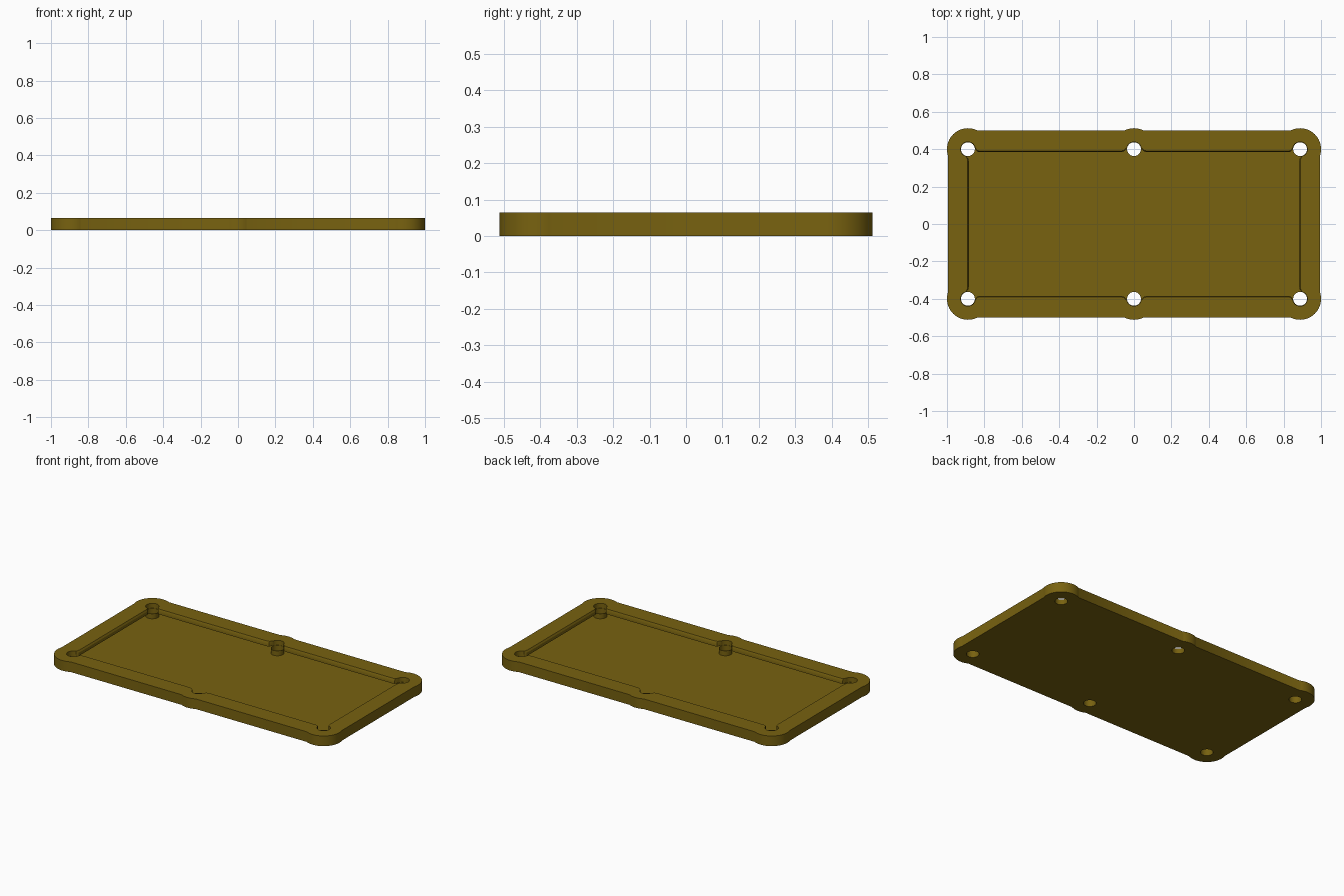
import bpy, bmesh, math
from math import cos, sin, radians

if "Cube" in bpy.data.objects:
    bpy.data.objects.remove(bpy.data.objects["Cube"])

TOP, NOSE, MID, FLOOR = 0.065, 0.054, 0.034, 0.002
PX, PY, PR = 0.888, 0.40, 0.039      # pocket centre and radius

mat = bpy.data.materials.new("olive_wood")
mat.diffuse_color = (0.188, 0.122, 0.005, 1)
mat.use_nodes = True
mat.node_tree.nodes["Principled BSDF"].inputs["Base Color"].default_value = mat.diffuse_color


def arc(cx, cy, r, a0, a1, n):
    return [(cx + r * cos(radians(a0 + (a1 - a0) * i / n)),
             cy + r * sin(radians(a0 + (a1 - a0) * i / n))) for i in range(n + 1)]


def mirror_quarter(q):
    half = q + [(-x, y) for x, y in reversed(q[:-1])]
    return half + [(-x, -y) for x, y in half[1:-1]]


def outer_outline():
    q = [(0.995, 0)]
    q += arc(PX, PY, 0.112, -17.2, 116.8, 28)
    q += arc(0, PY, 0.112, 63.2, 90, 6)
    return mirror_quarter(q)


def field_outline(inset):
    # cushion edge flaring into the corner and middle pockets
    x, y = 0.889 - inset, 0.39 - inset
    q = [(x, 0), (x, 0.335), (x + 0.003, 0.35)]
    q += arc(PX, PY, PR, -78, 168, 28)
    q += [(0.84, y + 0.004), (0.825, y), (0.07, y), (0.053, y + 0.004)]
    q += arc(0, PY, PR, 12, 90, 10)
    return mirror_quarter(q)


def loop(bm, pts, z):
    vs = [bm.verts.new((x, y, z)) for x, y in pts]
    es = [bm.edges.new((vs[i - 1], vs[i])) for i in range(len(vs))]
    return vs, es


def wall(bm, low, high, inward=False):
    a, b = low[0], high[0]
    for i in range(len(a)):
        f = [a[i - 1], a[i], b[i], b[i - 1]]
        bm.faces.new(f[::-1] if inward else f)


def cap(bm, loops, up):
    edges = [e for l in loops for e in l[1]]
    res = bmesh.ops.triangle_fill(bm, edges=edges, use_beauty=True,
                                  normal=(0, 0, 1 if up else -1))
    for f in res["geom"]:
        if isinstance(f, bmesh.types.BMFace):
            f.normal_update()
            if (f.normal.z > 0) != up:
                f.normal_flip()


def finish(bm, name):
    me = bpy.data.meshes.new(name)
    bm.to_mesh(me)
    bm.free()
    me.materials.append(mat)
    ob = bpy.data.objects.new(name, me)
    bpy.context.collection.objects.link(ob)
    bpy.ops.object.select_all(action='DESELECT')
    ob.select_set(True)
    bpy.context.view_layer.objects.active = ob
    bpy.ops.object.shade_smooth_by_angle(angle=radians(28))


centres = [(sx * PX, sy * PY) for sx in (-1, 0, 1) for sy in (-1, 1)]


def circle(c, r):
    return arc(c[0], c[1], r, 0, 360, 40)[:-1]


# rail frame: hollow shell whose cushion lip overhangs the bed
bm = bmesh.new()
out_low, out_top = loop(bm, outer_outline(), 0), loop(bm, outer_outline(), TOP)
in_top = loop(bm, field_outline(0), TOP)
in_nose = loop(bm, field_outline(0.006), NOSE)
in_mid = loop(bm, field_outline(0.006), MID)
wall(bm, out_low, out_top)
wall(bm, in_nose, in_top, True)
wall(bm, in_mid, in_nose, True)
cap(bm, [out_top, in_top], True)
# underside
cap(bm, [out_low] + [loop(bm, circle(c, PR - 0.002), 0) for c in centres], False)
finish(bm, "rail_frame")

# playing bed, running on beneath the cushions
bm = bmesh.new()
bed = [loop(bm, outer_outline(), FLOOR)]
bed += [loop(bm, circle(c, PR - 0.002), FLOOR) for c in centres]
cap(bm, bed, True)
finish(bm, "playing_bed")

# pocket sleeves
for i, c in enumerate(centres):
    bm = bmesh.new()
    il, it = loop(bm, circle(c, PR - 0.002), 0), loop(bm, circle(c, PR - 0.002), MID)
    ol, ot = loop(bm, circle(c, PR), FLOOR), loop(bm, circle(c, PR), MID)
    wall(bm, il, it, True)
    wall(bm, ol, ot)
    wall(bm, ot, it)
    finish(bm, f"pocket_sleeve_{i + 1}")
